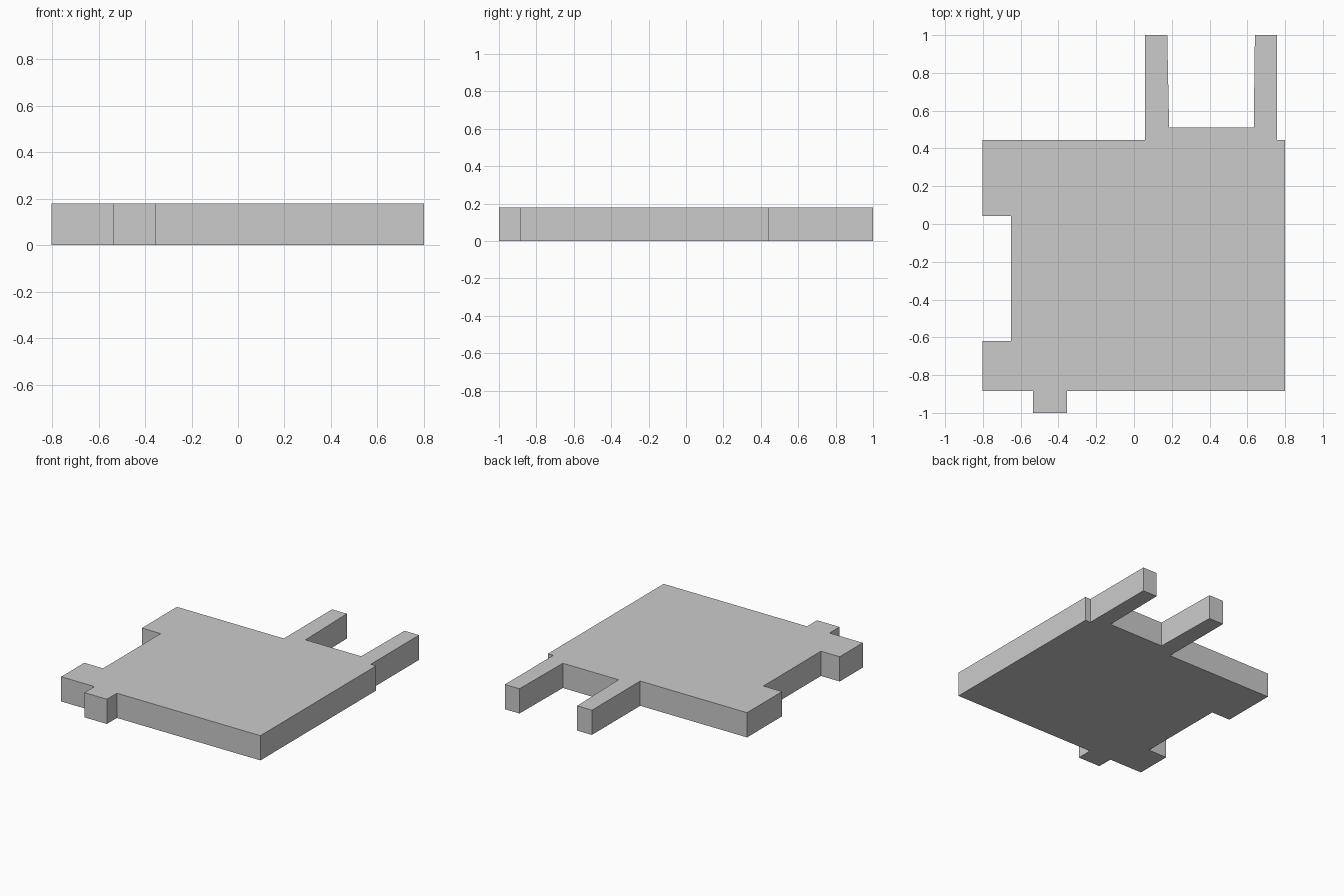
import bpy, bmesh

if "Cube" in bpy.data.objects:
    bpy.data.objects.remove(bpy.data.objects["Cube"])

HEIGHT = 0.18

# Plan outline, counter-clockwise
outline = [
    (-0.803, -0.885), (-0.535, -0.885), (-0.535, -1.0), (-0.355, -1.0),   # front tab
    (-0.355, -0.885), (0.80, -0.885), (0.80, 0.445),                      # main slab
    (0.757, 0.445), (0.757, 1.0), (0.64, 1.0), (0.634, 0.51),             # right prong
    (0.186, 0.51), (0.176, 1.0), (0.057, 1.0), (0.057, 0.445),            # left prong
    (-0.803, 0.445), (-0.803, 0.042), (-0.652, 0.042),                    # side recess
    (-0.652, -0.62), (-0.803, -0.62),
]


def extruded_profile(name, points, height):
    """Closed flat-sided solid from a plan outline."""
    bm = bmesh.new()
    base = bm.faces.new([bm.verts.new((x, y, 0)) for x, y in points])
    top = bmesh.ops.extrude_face_region(bm, geom=[base], use_keep_orig=True)
    verts = [g for g in top["geom"] if isinstance(g, bmesh.types.BMVert)]
    bmesh.ops.translate(bm, verts=verts, vec=(0, 0, height))
    bmesh.ops.recalc_face_normals(bm, faces=bm.faces)
    mesh = bpy.data.meshes.new(name)
    bm.to_mesh(mesh)
    bm.free()
    obj = bpy.data.objects.new(name, mesh)
    bpy.context.collection.objects.link(obj)
    return obj


# Notched slab with front tab and two rear prongs
extruded_profile("building_footprint", outline, HEIGHT)
